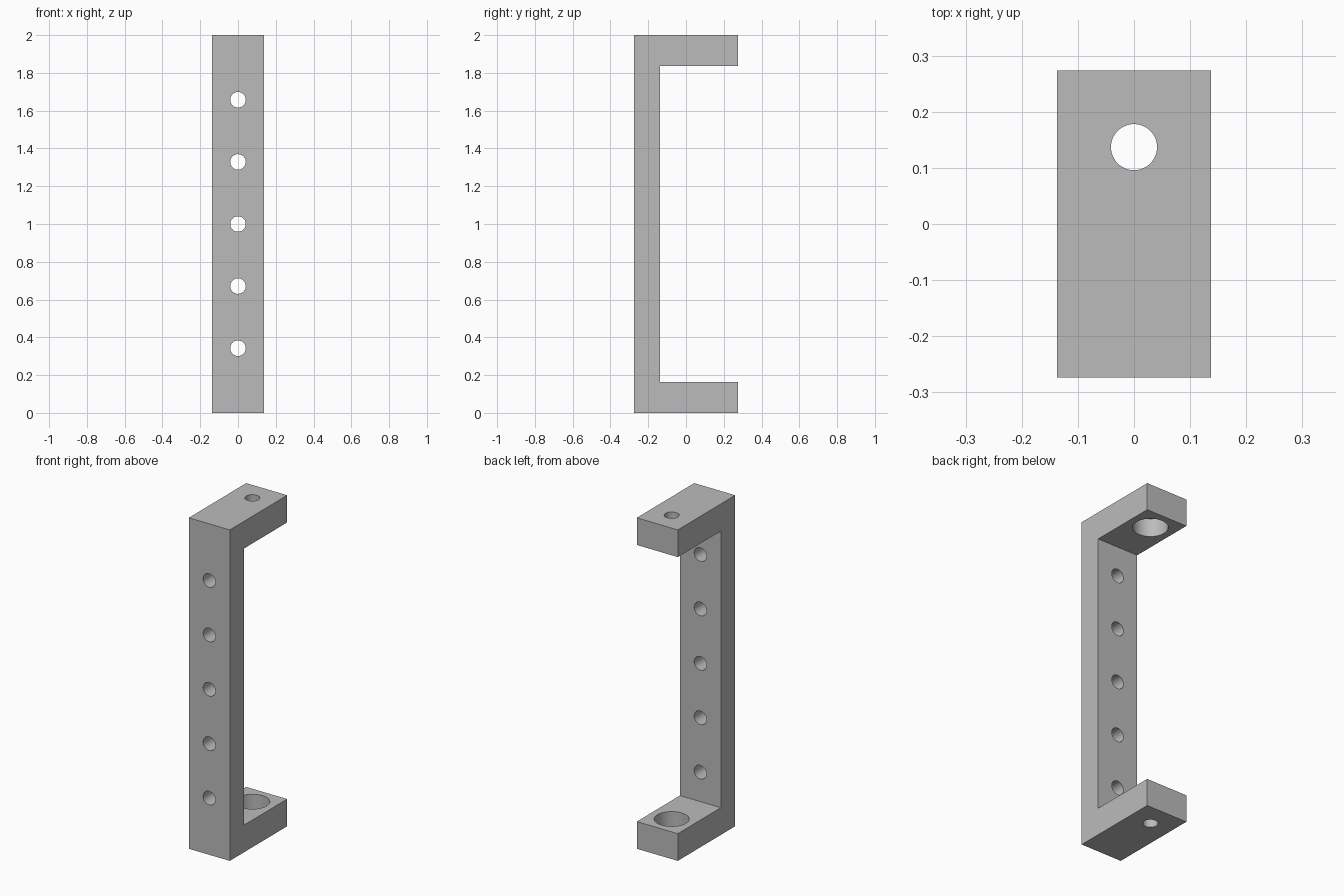
import bpy, bmesh
from math import radians, pi
from mathutils import Matrix

cube = bpy.data.objects.get("Cube")
if cube:
    bpy.data.objects.remove(cube, do_unlink=True)

U = 2 / 73                      # model units per design unit
HEIGHT, WIDTH, DEPTH = 73 * U, 10 * U, 20 * U
WALL, FLANGE = 5 * U, 6 * U
HOLE_R, BORE_R, BORE_DEPTH = 1.5 * U, 3.5 * U, 4 * U
PITCH = 12 * U
BOLT_Y = DEPTH / 2 - 5 * U


def new_object(name, bm):
    bmesh.ops.recalc_face_normals(bm, faces=bm.faces)
    mesh = bpy.data.meshes.new(name)
    bm.to_mesh(mesh)
    bm.free()
    obj = bpy.data.objects.new(name, mesh)
    bpy.context.collection.objects.link(obj)
    return obj


def add_cylinder(bm, radius, length, center, axis):
    turn = Matrix.Rotation(pi / 2, 4, "X") if axis == "Y" else Matrix()
    bmesh.ops.create_cone(bm, cap_ends=True, segments=48, radius1=radius,
                          radius2=radius, depth=length,
                          matrix=Matrix.Translation(center) @ turn)


def cut(obj, name, cylinders):
    bm = bmesh.new()
    for args in cylinders:
        add_cylinder(bm, *args)
    cutter = new_object(name, bm)
    cutter.hide_render = True
    mod = obj.modifiers.new(name, "BOOLEAN")
    mod.operation, mod.solver, mod.object = "DIFFERENCE", "EXACT", cutter
    bpy.context.view_layer.objects.active = obj
    bpy.ops.object.modifier_apply(modifier=mod.name)
    bpy.data.objects.remove(cutter, do_unlink=True)


# C-shaped bracket body from its side profile
front, back, inner = -DEPTH / 2, DEPTH / 2, -DEPTH / 2 + WALL
profile = [(front, 0), (back, 0), (back, FLANGE), (inner, FLANGE),
           (inner, HEIGHT - FLANGE), (back, HEIGHT - FLANGE),
           (back, HEIGHT), (front, HEIGHT)]
bm = bmesh.new()
face = bm.faces.new([bm.verts.new((-WIDTH / 2, y, z)) for y, z in profile])
side = bmesh.ops.extrude_face_region(bm, geom=[face])["geom"]
bmesh.ops.translate(bm, vec=(WIDTH, 0, 0),
                    verts=[g for g in side if isinstance(g, bmesh.types.BMVert)])
bracket = new_object("bracket", bm)

# Row of holes through the upright
cut(bracket, "upright_holes",
    [(HOLE_R, WALL * 2, (0, front + WALL / 2, HEIGHT / 2 + i * PITCH), "Y")
     for i in range(-2, 3)])

# Bolt holes through both flanges, counterbored from the inside
cut(bracket, "bolt_holes",
    [(HOLE_R, FLANGE * 2, (0, BOLT_Y, z), "Z")
     for z in (FLANGE / 2, HEIGHT - FLANGE / 2)])
cut(bracket, "counterbores",
    [(BORE_R, BORE_DEPTH * 2, (0, BOLT_Y, z), "Z")
     for z in (FLANGE, HEIGHT - FLANGE)])

# Plain grey finish
grey = bpy.data.materials.new("grey")
grey.use_nodes = True
color = (0.5, 0.5, 0.5, 1)
grey.diffuse_color = color
grey.node_tree.nodes["Principled BSDF"].inputs["Base Color"].default_value = color
bracket.data.materials.clear()
bracket.data.materials.append(grey)

bpy.ops.object.select_all(action="DESELECT")
bracket.select_set(True)
bpy.context.view_layer.objects.active = bracket
bpy.ops.object.shade_smooth_by_angle(angle=radians(30))
